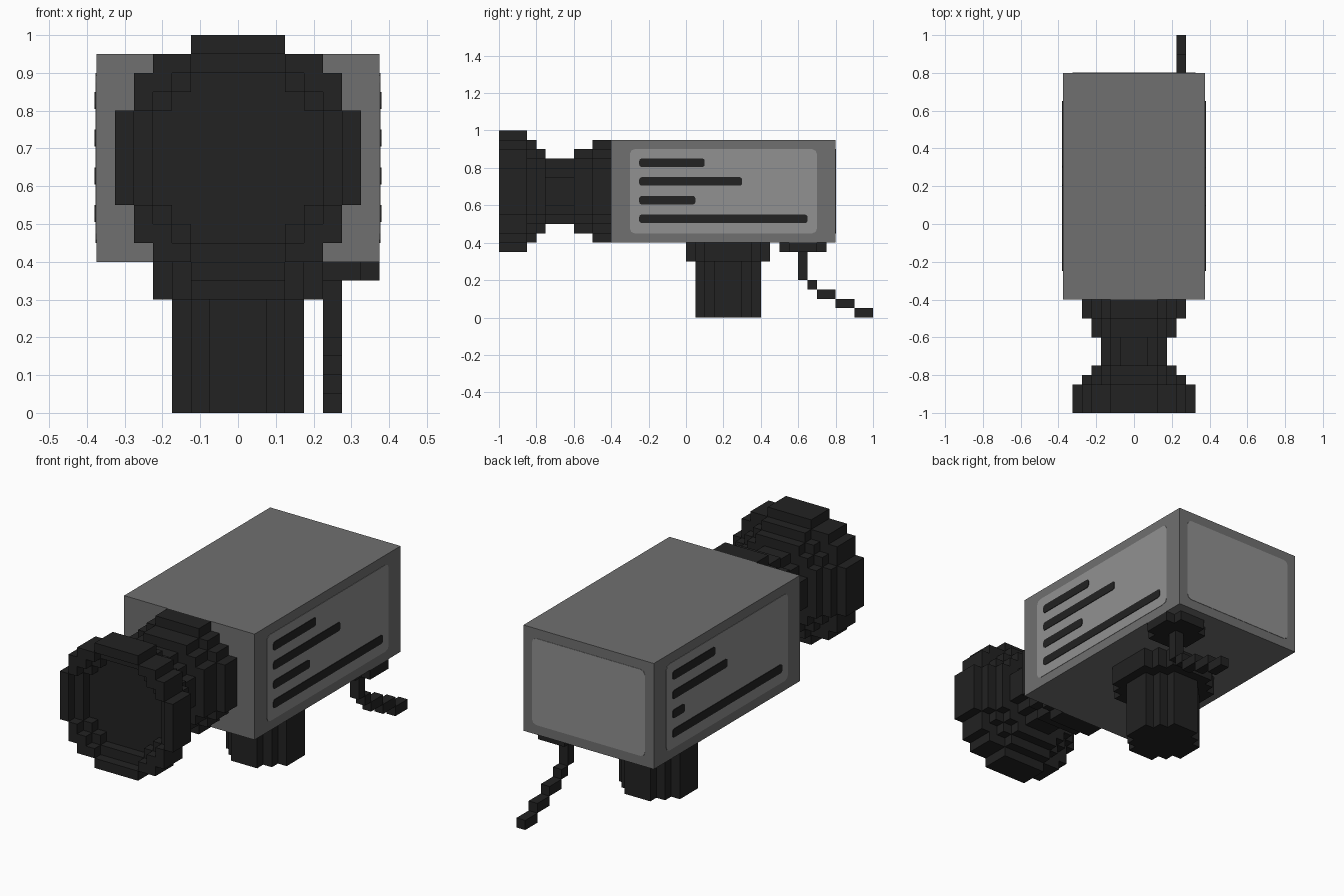
import bpy, bmesh, math
from mathutils import Vector, Matrix

if "Cube" in bpy.data.objects:
    bpy.data.objects.remove(bpy.data.objects["Cube"], do_unlink=True)

U = 0.05  # size of one block


def material(name, value):
    m = bpy.data.materials.new(name)
    m.use_nodes = True
    col = (value, value, value, 1)
    m.diffuse_color = col
    m.node_tree.nodes["Principled BSDF"].inputs["Base Color"].default_value = col
    return m


BODY = material("mid grey", 0.162)
PANEL = material("light grey", 0.282)
DARK = material("near black", 0.016)


def finish(name, bm, mat):
    me = bpy.data.meshes.new(name)
    bm.to_mesh(me)
    bm.free()
    me.materials.append(mat)
    ob = bpy.data.objects.new(name, me)
    bpy.context.collection.objects.link(ob)
    return ob


def box(name, lo, hi, mat):
    bm = bmesh.new()
    lo, hi = Vector(lo), Vector(hi)
    bmesh.ops.create_cube(bm, size=1, matrix=Matrix.Translation((lo + hi) / 2)
                          @ Matrix.Diagonal((*(hi - lo), 1)))
    return finish(name, bm, mat)


def disc(n):
    """Cells of a blocky disc n blocks wide."""
    r = n // 2
    return {(a, b) for a in range(-r, r + 1) for b in range(-r, r + 1)
            if a * a + b * b <= (n / 2) ** 2}


def blocks(name, cells, origin, mat):
    """Outer skin of a set of blocks, centred on origin in block units."""
    bm = bmesh.new()
    verts = {}

    def vert(p):
        key = tuple(round(2 * c) for c in p)
        if key not in verts:
            verts[key] = bm.verts.new(Vector(p) * U + Vector(origin))
        return verts[key]

    for c in cells:
        for axis in range(3):
            for s in (-1, 1):
                d = [0, 0, 0]
                d[axis] = s
                if (c[0] + d[0], c[1] + d[1], c[2] + d[2]) in cells:
                    continue
                quad = []
                for u, v in ((-1, -1), (1, -1), (1, 1), (-1, 1))[::s]:
                    p = list(c)
                    p[axis] += s / 2
                    p[(axis + 1) % 3] += u / 2
                    p[(axis + 2) % 3] += v / 2
                    quad.append(vert(p))
                bm.faces.new(quad)
    # merge flat runs of blocks into single faces
    bmesh.ops.dissolve_limit(bm, angle_limit=math.radians(1),
                             verts=bm.verts, edges=bm.edges)
    return finish(name, bm, mat)


def plate(name, axis, side, pos, a0, a1, z0, z1, cut, thick, mat):
    """Thin plate with clipped corners on a wall facing side along axis."""
    outline = []
    for a, z, sa, sz, flip in ((a0, z0, 1, 1, 0), (a1, z0, -1, 1, 1),
                               (a1, z1, -1, -1, 0), (a0, z1, 1, -1, 1)):
        pts = [(a, z + sz * cut), (a + sa * cut * 0.3, z + sz * cut * 0.3), (a + sa * cut, z)]
        outline += pts[::-1] if flip else pts
    bm = bmesh.new()
    to3 = (lambda a, z: (pos, a, z)) if axis == "x" else (lambda a, z: (a, pos, z))
    face = bm.faces.new([bm.verts.new(to3(a, z)) for a, z in outline])
    ext = bmesh.ops.extrude_face_region(bm, geom=[face])
    step = Vector((side * thick, 0, 0) if axis == "x" else (0, side * thick, 0))
    bmesh.ops.translate(bm, vec=step,
                        verts=[g for g in ext["geom"] if isinstance(g, bmesh.types.BMVert)])
    bmesh.ops.recalc_face_normals(bm, faces=bm.faces)
    return finish(name, bm, mat)


# Main housing
box("housing", (-0.375, -0.4, 0.4), (0.375, 0.8, 0.95), BODY)

# Flared lens barrel, one disc per slice from the rim back to the housing
widths = [13, 13, 13, 11, 9, 7, 7, 7, 9, 9, 11, 11]
holes = {0: 11, 1: 9}
lens = {(x, i, z) for i, w in enumerate(widths)
        for x, z in disc(w) - (disc(holes[i]) if i in holes else set())}
blocks("lens_barrel", lens, (0, -0.975, 0.675), DARK)

# Grip under the housing, with a wider collar on top
grip = {(x, y, k) for k in range(8) for x, y in disc(9 if k >= 6 else 7)}
blocks("grip", grip, (0, 0.225, 0.025), DARK)

# Cable socket and trailing cable
blocks("cable_socket", {(x, y, 0) for x, y in disc(5)}, (0.25, 0.625, 0.375), DARK)
runs = [(0, 1, 4, 7), (1, 2, 3, 4), (2, 4, 2, 3), (4, 6, 1, 2), (6, 8, 0, 1)]
cable = {(0, y, z) for y0, y1, z0, z1 in runs
         for y in range(y0, y1) for z in range(z0, z1)}
blocks("cable", cable, (0.25, 0.625, 0.025), DARK)

# Light panels on both sides and the back
plate("back_panel", "y", 1, 0.8, -0.325, 0.325, 0.45, 0.9, 0.025, 0.002, PANEL)
for label, side, lengths in (("left", 1, (0.35, 0.55, 0.3, 0.9)),
                             ("right", -1, (0.35, 0.45, 0.1, 0.9))):
    plate(label + "_panel", "x", side, side * 0.375, -0.3, 0.7, 0.45, 0.9,
          0.025, 0.002, PANEL)
    # Dark bars start at the reader's left on each side
    for i, length in enumerate(lengths):
        a0 = -0.25 if side > 0 else 0.65 - length
        z0 = 0.805 - 0.1 * i
        plate(f"{label}_bar_{i + 1}", "x", side, side * 0.375, a0, a0 + length,
              z0, z0 + 0.045, 0.012, 0.005, DARK)
